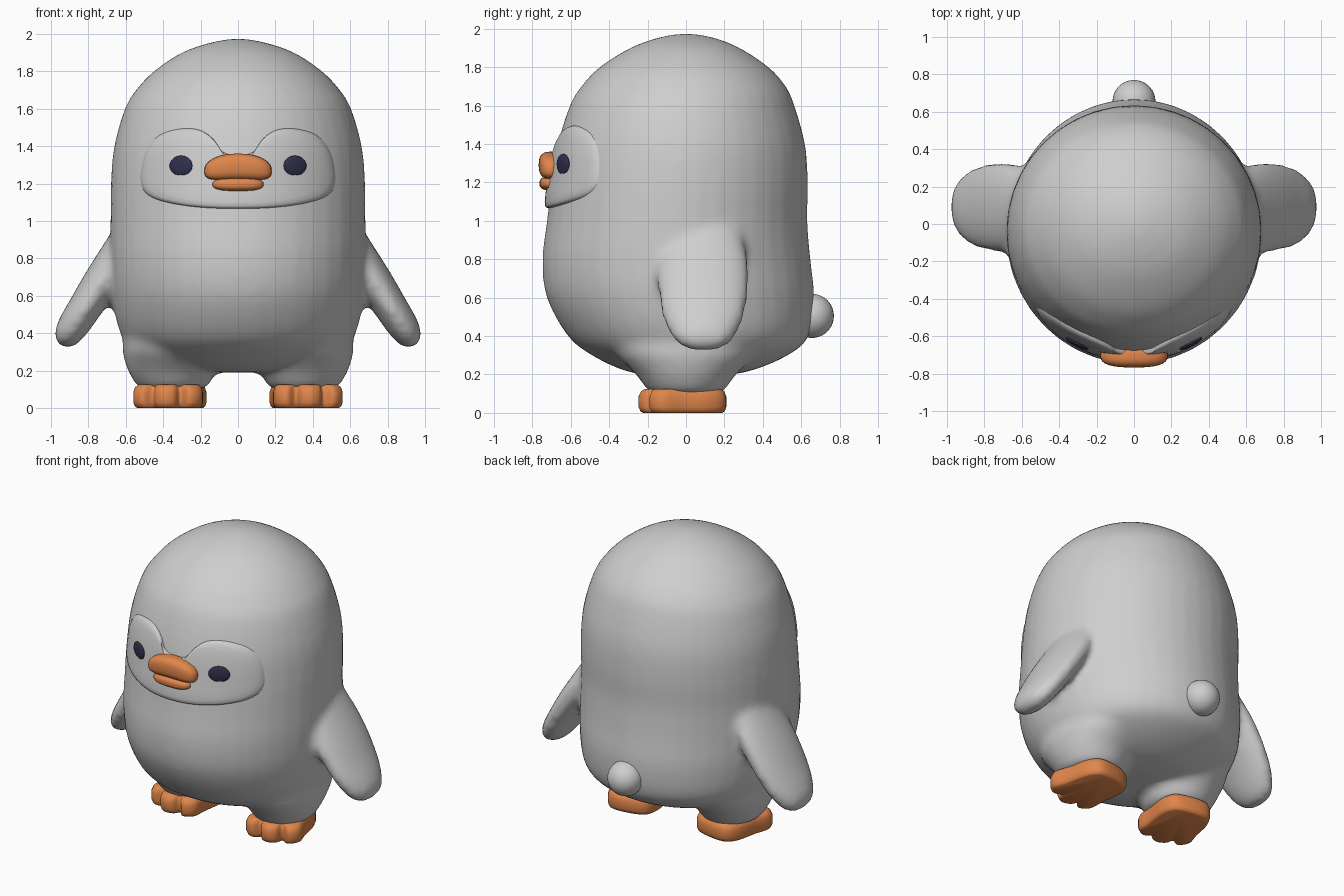
import bpy, bmesh, math
from mathutils import Vector, Matrix

if "Cube" in bpy.data.objects:
    bpy.data.objects.remove(bpy.data.objects["Cube"])


def material(name, rgb):
    m = bpy.data.materials.new(name)
    m.diffuse_color = (*rgb, 1)
    m.use_nodes = True
    m.node_tree.nodes["Principled BSDF"].inputs["Base Color"].default_value = m.diffuse_color
    return m


GREY = material("soft grey", (0.62, 0.62, 0.62))
ORANGE = material("orange", (0.75, 0.24, 0.07))
NAVY = material("dark navy", (0.03, 0.03, 0.075))


def spline(pts, n, closed=False):
    """Catmull-Rom through the points, n steps per span."""
    c, out = len(pts), []
    get = lambda i: Vector(pts[i % c] if closed else pts[max(0, min(c - 1, i))])
    for i in range(c if closed else c - 1):
        a, b, d, e = (get(i + k) for k in (-1, 0, 1, 2))
        for k in range(n):
            t = k / n
            out.append(0.5 * (2 * b + (d - a) * t + (2 * a - 5 * b + 4 * d - e) * t * t
                              + (3 * b - a - 3 * d + e) * t ** 3))
    return out if closed else out + [get(c - 1)]


def finish(name, bm, mat):
    bmesh.ops.recalc_face_normals(bm, faces=bm.faces)
    for f in bm.faces:
        f.smooth = True
    me = bpy.data.meshes.new(name)
    bm.to_mesh(me)
    bm.free()
    me.materials.append(mat)
    ob = bpy.data.objects.new(name, me)
    bpy.context.collection.objects.link(ob)
    return ob


def add_loft(bm, rings):
    rows = [[bm.verts.new(p) for p in r] for r in rings]
    n = len(rows[0])
    for a, b in zip(rows, rows[1:]):
        for i in range(n):
            bm.faces.new((a[i], a[(i + 1) % n], b[(i + 1) % n], b[i]))
    bm.faces.new(rows[0])
    bm.faces.new(rows[-1][::-1])


def ring(centre, u, v, n=40):
    c, u, v = Vector(centre), Vector(u), Vector(v)
    return [c + u * math.cos(2 * math.pi * i / n) + v * math.sin(2 * math.pi * i / n)
            for i in range(n)]


def blob(name, centre, radii, mat, turn=0, shape=None):
    bm = bmesh.new()
    bmesh.ops.create_uvsphere(bm, u_segments=32, v_segments=20, radius=1)
    for v in bm.verts:
        if shape:
            v.co = shape(v.co)
        v.co = Vector(a * b for a, b in zip(v.co, radii))
    bmesh.ops.transform(bm, verts=bm.verts,
                        matrix=Matrix.Translation(centre) @ Matrix.Rotation(turn, 4, 'Z'))
    return finish(name, bm, mat)


# Body profile: height, half width, front y, back y
PROFILE = spline([
    (0.19, 0.12, -0.16, 0.16), (0.22, 0.36, -0.32, 0.34), (0.30, 0.54, -0.49, 0.53),
    (0.40, 0.63, -0.615, 0.64), (0.60, 0.672, -0.725, 0.668), (0.80, 0.682, -0.748, 0.648),
    (1.00, 0.682, -0.724, 0.632), (1.20, 0.68, -0.70, 0.635), (1.40, 0.662, -0.668, 0.62),
    (1.60, 0.605, -0.605, 0.565), (1.70, 0.545, -0.545, 0.52), (1.80, 0.45, -0.45, 0.43),
    (1.90, 0.30, -0.29, 0.28), (1.955, 0.14, -0.14, 0.14), (1.975, 0.02, -0.02, 0.02)], 4)


def front_y(x, z):
    """Front surface of the body at x, z."""
    for a, b in zip(PROFILE, PROFILE[1:]):
        if a[0] <= z <= b[0]:
            _, w, f, r = a.lerp(b, (z - a[0]) / (b[0] - a[0]))
            return (f + r) / 2 - (r - f) / 2 * math.sqrt(max(0, 1 - (x / w) ** 2))


# Body, legs and wings melted into one smooth skin
bm = bmesh.new()
add_loft(bm, [ring((0, (f + r) / 2, z), (w, 0, 0), (0, (r - f) / 2, 0)) for z, w, f, r in PROFILE])
for s in (-1, 1):
    # leg: height, centre x, half width, half depth
    add_loft(bm, [ring((s * cx, 0, z), (w, 0, 0), (0, d, 0)) for z, cx, w, d in
                  [(0.10, 0.35, 0.17, 0.18), (0.13, 0.35, 0.20, 0.21), (0.20, 0.355, 0.235, 0.26),
                   (0.30, 0.35, 0.27, 0.36), (0.42, 0.33, 0.28, 0.42)]])
    # wing: distance along, half thickness, half breadth
    along, across = Vector((s * 0.54, 0, -0.84)), Vector((s * 0.84, 0, 0.54))
    mid = Vector((s * 0.823, 0.09, 0.529))
    add_loft(bm, [ring(mid + along * t, across * h, (0, b, 0), 28) for t, h, b in
                  spline([(-0.50, 0.10, 0.20), (-0.30, 0.10, 0.235), (-0.15, 0.098, 0.237),
                          (0.0, 0.09, 0.22), (0.1, 0.085, 0.19), (0.18, 0.07, 0.145),
                          (0.22, 0.04, 0.09), (0.232, 0.01, 0.03)], 3)])
body = finish("body", bm, GREY)
melt = body.modifiers.new("melt", 'REMESH')
melt.mode, melt.voxel_size, melt.use_smooth_shade = 'VOXEL', 0.024, True
soft = body.modifiers.new("soften", 'SMOOTH')
soft.factor, soft.iterations = 0.5, 8

# Raised face patch with two brow humps
half = [(0.09, 1.375), (0.13, 1.435), (0.20, 1.485), (0.30, 1.495), (0.42, 1.46), (0.49, 1.38),
        (0.52, 1.27), (0.515, 1.18), (0.46, 1.125), (0.34, 1.09), (0.18, 1.07)]
outline = spline([(0, 1.345)] + half + [(0, 1.065)] + [(-x, z) for x, z in half[::-1]], 4, True)
bm = bmesh.new()
rings = []
for k, lift in ((1, -0.03), (0.995, 0.0), (0.97, 0.013), (0.92, 0.02), (0.8, 0.023),
                (0.6, 0.024), (0.4, 0.024), (0.2, 0.024), (0.02, 0.024)):
    pts = [(p[0] * k, 1.24 + (p[1] - 1.24) * k) for p in outline]
    rings.append([Vector((x, front_y(x, z) - lift, z)) for x, z in pts])
add_loft(bm, rings)
bm.faces.ensure_lookup_table()
finish("face_patch", bm, GREY)

# Eyes
for s, side in ((-1, "left"), (1, "right")):
    blob(side + "_eye", (s * 0.305, front_y(0.305, 1.295) - 0.024, 1.295), (0.068, 0.014, 0.054),
         NAVY, s * math.radians(27))


# Beak: arched upper bill and small lower bill
def bill(arch):
    def shape(c):
        p = Vector(math.copysign(abs(a) ** 0.75, a) for a in c)
        p.z -= arch * p.x * p.x
        return p
    return shape


blob("upper_beak", (0, -0.705, 1.29), (0.18, 0.062, 0.07), ORANGE, shape=bill(0.35))
blob("lower_beak", (0, -0.705, 1.195), (0.137, 0.058, 0.036), ORANGE, shape=bill(0))

# Tail
blob("tail", (0, 0.655, 0.505), (0.115, 0.115, 0.115), GREY)

# Feet with three rounded toes, turned outwards
toes = spline([(-0.10, 0.195), (0.10, 0.195), (0.165, 0.11), (0.175, -0.05), (0.185, -0.16),
               (0.13, -0.215), (0.075, -0.185), (0.05, -0.23), (0.0, -0.25), (-0.05, -0.23),
               (-0.075, -0.185), (-0.13, -0.215), (-0.185, -0.16), (-0.175, -0.05),
               (-0.165, 0.11)], 4, True)
for s, side in ((-1, "left"), (1, "right")):
    place = Matrix.Translation((s * 0.35, 0, 0)) @ Matrix.Rotation(s * math.radians(10), 4, 'Z')
    bm = bmesh.new()
    add_loft(bm, [[place @ Vector((p[0] * k, p[1] * k, z)) for p in toes] for z, k in
                  ((0, 0.9), (0.008, 0.96), (0.03, 1), (0.085, 1), (0.112, 0.95), (0.125, 0.86))])
    finish(side + "_foot", bm, ORANGE)
